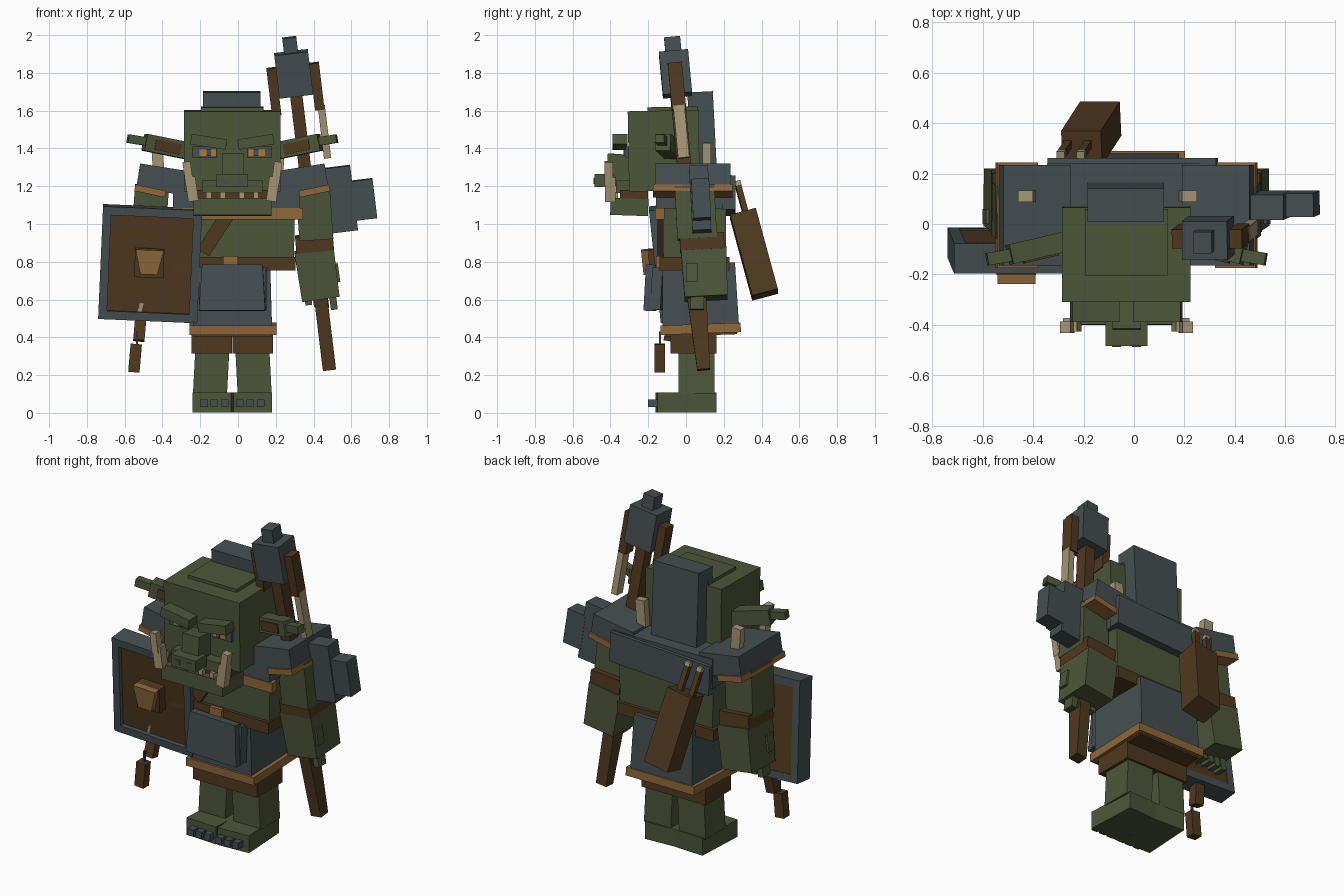
import bpy, bmesh, math
from mathutils import Matrix, Vector, Euler

if "Cube" in bpy.data.objects:
    bpy.data.objects.remove(bpy.data.objects["Cube"])

XC = -0.03  # body centre line


def material(name, r, g, b):
    lin = [((c / 255 + 0.055) / 1.055) ** 2.4 for c in (r, g, b)] + [1]
    m = bpy.data.materials.new(name)
    m.use_nodes = True
    m.diffuse_color = lin
    m.node_tree.nodes["Principled BSDF"].inputs["Base Color"].default_value = lin
    return m


GREEN = material("green_skin", 77, 86, 57)
GREY = material("grey_iron", 70, 79, 82)
BROWN = material("brown_leather", 80, 57, 31)
TRIM = material("bronze_trim", 142, 104, 58)
BONE = material("bone", 165, 150, 116)
AMBER = material("amber_eye", 180, 122, 48)


def box(name, loc, size, mat, rot=(0, 0, 0), bottom=(1, 1), frame=None):
    """Box with rotation in degrees; bottom scales its lower face."""
    bm = bmesh.new()
    bmesh.ops.create_cube(bm, size=1)
    for v in bm.verts:
        if v.co.z < 0:
            v.co.x *= bottom[0]
            v.co.y *= bottom[1]
        v.co = Vector((v.co.x * size[0], v.co.y * size[1], v.co.z * size[2]))
    mesh = bpy.data.meshes.new(name)
    bm.to_mesh(mesh)
    bm.free()
    mesh.materials.append(mat)
    ob = bpy.data.objects.new(name, mesh)
    bpy.context.collection.objects.link(ob)
    turn = Euler([math.radians(a) for a in rot]).to_matrix().to_4x4()
    ob.matrix_world = (frame or Matrix()) @ Matrix.Translation(loc) @ turn
    return ob


def span(name, x, y, z, mat, **kw):
    """Box given by its extents."""
    ends = (x, y, z)
    return box(name, [(a + b) / 2 for a, b in ends], [b - a for a, b in ends], mat, **kw)


def pair(name, loc, size, mat, rot=(0, 0, 0), bottom=(1, 1)):
    """Mirrored boxes, loc x measured outwards from the centre line."""
    for s, side in ((1, "left"), (-1, "right")):
        box(f"{side}_{name}", (XC + s * loc[0], loc[1], loc[2]), size, mat,
            (rot[0], s * rot[1], s * rot[2]), bottom)


def tilted(loc, rx, ry):
    turn = Euler((math.radians(rx), math.radians(ry), 0))
    return Matrix.Translation(loc) @ turn.to_matrix().to_4x4()


# Feet, toes, legs and shorts
pair("foot", (0.1, 0, 0.055), (0.205, 0.315, 0.105), GREEN, (0, 0, 3))
for i in range(3):
    pair(f"toe_{i}", (0.04 + 0.055 * i, -0.175, 0.05), (0.04, 0.05, 0.04), GREY)
pair("leg", (0.112, 0.055, 0.22), (0.18, 0.19, 0.25), GREEN, (0, -3, 0))
pair("shorts", (0.108, 0.04, 0.38), (0.214, 0.245, 0.13), BROWN)

# Skirt and apron
span("skirt_hem", (-0.257, 0.203), (-0.135, 0.29), (0.42, 0.47), TRIM, rot=(2, 0, 0))
span("skirt_underside", (-0.235, 0.18), (-0.115, 0.27), (0.41, 0.425), BROWN, rot=(2, 0, 0))
span("skirt", (-0.225, 0.17), (-0.12, 0.265), (0.46, 0.79), GREY, rot=(2, 0, 0), bottom=(1.05, 1.05))
span("apron_wide", (-0.205, 0.15), (-0.175, -0.12), (0.545, 0.77), GREY, rot=(-3, 0, -3))
span("apron_front", (-0.19, 0.13), (-0.21, -0.16), (0.54, 0.785), GREY, rot=(-3, 0, -3), bottom=(1.1, 1))

# Torso, belt and straps
span("torso", (-0.335, 0.305), (-0.125, 0.215), (0.8, 1.22), GREEN, bottom=(0.97, 0.97))
span("belt", (-0.345, 0.305), (-0.14, 0.23), (0.755, 0.825), BROWN)
span("belt_buckle", (-0.08, 0.0), (-0.16, -0.135), (0.77, 0.83), TRIM)
box("chest_strap", (-0.12, -0.135, 0.95), (0.075, 0.03, 0.24), BROWN, (0, 33, 0))
span("chest_trim", (-0.35, 0.345), (-0.165, -0.115), (1.025, 1.085), TRIM)
span("chest_plate", (-0.345, 0.325), (-0.16, 0.24), (1.08, 1.26), GREY)
span("back_plate", (-0.34, 0.33), (0.19, 0.262), (1.06, 1.24), GREY, rot=(0, -3, 0))
box("back_block", (-0.033, 0.088, 1.44), (0.305, 0.135, 0.52), GREY, (3, 0, 0))

# Shoulder armour
pair("pauldron", (0.365, 0.035, 1.235), (0.27, 0.4, 0.13), GREY, (0, -9, 0))
pair("pauldron_trim", (0.435, 0.035, 1.175), (0.165, 0.42, 0.035), TRIM, (0, -12, 0))
box("right_shoulder_spike", (-0.425, 0.11, 1.35), (0.06, 0.045, 0.16), BONE, (0, -4, 0))
box("left_shoulder_spike", (0.215, 0.11, 1.35), (0.06, 0.045, 0.16), BONE, (0, 4, 0))

# Arms and hands
pair("arm", (0.435, 0.052, 1.06), (0.18, 0.21, 0.28), GREEN, (3, -4, 0))
pair("wrist_band", (0.435, 0.085, 0.9), (0.2, 0.235, 0.085), BROWN, (3, -5, 0))
pair("hand", (0.45, 0.1, 0.735), (0.21, 0.24, 0.26), GREEN, (3, -8, 0), bottom=(0.95, 0.95))
pair("thumb", (0.54, 0.03, 0.74), (0.05, 0.06, 0.1), GREEN, (0, -8, 0))
for i in range(4):
    pair(f"finger_{i}", (0.40 + 0.045 * i, 0.06, 0.61 - 0.008 * i), (0.036, 0.07, 0.08), GREEN, (0, -8, 0))

# Head and face
span("head", (-0.285, 0.225), (-0.305, 0.07), (1.175, 1.6), GREEN, rot=(1, 0, 0))
span("crown", (-0.195, 0.135), (-0.205, 0.06), (1.59, 1.62), GREEN, rot=(1, 0, 0))
span("mouth", (-0.225, 0.17), (-0.35, -0.2), (1.12, 1.18), BROWN)
span("jaw", (-0.235, 0.177), (-0.4, -0.2), (1.045, 1.135), GREEN, rot=(-2, 0, 0))
span("upper_lip", (-0.19, 0.13), (-0.37, -0.28), (1.165, 1.23), GREEN)
span("nose_bridge", (-0.085, 0.028), (-0.42, -0.29), (1.2, 1.37), GREEN, rot=(-4, 0, 0))
span("nose_tip", (-0.113, 0.053), (-0.485, -0.38), (1.195, 1.265), GREEN)
pair("nostril", (0.04, -0.486, 1.228), (0.035, 0.006, 0.03), GREY)
pair("brow", (0.125, -0.35, 1.435), (0.19, 0.08, 0.055), GREEN, (0, -9, 0))
pair("eye_socket", (0.145, -0.312, 1.38), (0.13, 0.016, 0.06), GREY)
pair("iris", (0.13, -0.322, 1.378), (0.088, 0.008, 0.034), AMBER)
pair("pupil", (0.125, -0.327, 1.378), (0.026, 0.008, 0.034), GREY)
for i in range(2):
    pair(f"tooth_{i}", (0.05 + 0.075 * i, -0.375, 1.147), (0.028, 0.03, 0.045), BONE)
pair("tusk_base", (0.215, -0.4, 1.185), (0.055, 0.055, 0.13), BONE, (0, 8, 0))
pair("tusk_tip", (0.235, -0.41, 1.27), (0.042, 0.045, 0.12), BONE, (0, 8, 0))

# Ears
pair("ear", (0.35, -0.095, 1.41), (0.24, 0.08, 0.09), GREEN, (0, -11, -13))
pair("ear_inner", (0.34, -0.135, 1.408), (0.14, 0.012, 0.055), BROWN, (0, -11, -13))
pair("ear_tip", (0.495, -0.13, 1.443), (0.12, 0.05, 0.045), GREEN, (0, -9, -10))

# Polearm with spiked head
pole = tilted((0.295, -0.055, 1.79), 5.4, -6.9)
box("polearm_shaft", (0, 0, -0.7), (0.065, 0.075, 1.4), BROWN, frame=pole)
box("polearm_grip", (0, 0, -1.37), (0.07, 0.105, 0.42), BROWN, bottom=(1, 0.65), frame=pole)
box("polearm_head", (0, 0, 0.005), (0.18, 0.155, 0.23), GREY, frame=pole)
box("polearm_tip", (0, 0, 0.155), (0.075, 0.085, 0.09), GREY, frame=pole)
for s, side in ((-1, "right"), (1, "left")):
    box(f"polearm_{side}_bar", (s * 0.115, 0, -0.075), (0.05, 0.075, 0.25), BROWN, frame=pole)
box("polearm_tooth", (0.125, 0, -0.32), (0.038, 0.06, 0.28), BONE, frame=pole)
box("blade_inner", (0.53, 0.075, 1.13), (0.17, 0.1, 0.345), GREY, (3, -7, 0))
box("blade_outer", (0.665, 0.08, 1.13), (0.12, 0.095, 0.21), GREY, (3, -7, 0))

# Shield: panel with four rim bars and a boss
shield = tilted((-0.465, -0.105, 0.79), 6, 2.5)
W, H, T = 0.525, 0.6, 0.045
box("shield_panel", (0, 0.01, 0), (W - 0.06, 0.09, H - 0.06), BROWN, frame=shield)
for s, a, b in ((-1, "right", "lower"), (1, "left", "upper")):
    box(f"shield_{a}_rim", (s * (W - T) / 2, 0, 0), (T, 0.12, H), GREY, frame=shield)
    box(f"shield_{b}_rim", (0, 0, s * (H - T) / 2), (W - T, 0.12, T), GREY, frame=shield)
box("shield_boss_base", (-0.005, -0.06, 0.01), (0.155, 0.06, 0.15), BROWN, frame=shield)
box("shield_boss", (-0.005, -0.08, 0.02), (0.15, 0.09, 0.13), TRIM, bottom=(0.6, 1), frame=shield)
box("shield_nick", (-0.04, -0.038, -0.23), (0.02, 0.008, 0.05), BONE, (0, 12, 0), frame=shield)

# Flail hanging behind the shield
box("flail_weight", (-0.545, -0.14, 0.29), (0.06, 0.055, 0.15), BROWN, (0, 5, 0))
box("flail_link", (-0.535, -0.138, 0.39), (0.012, 0.012, 0.08), GREY)
box("flail_handle", (-0.515, -0.07, 0.5), (0.06, 0.055, 0.24), BROWN, (-10, 5, 0))

# Quiver on the back
quiver = tilted((-0.17, 0.36, 0.84), 15, -10)
box("quiver", (0, 0, 0), (0.16, 0.14, 0.45), BROWN, frame=quiver)
for i, x in enumerate((-0.055, 0.025)):
    box(f"arrow_{i}", (x, 0.015, 0.29), (0.03, 0.03, 0.17), BROWN, frame=quiver)
    box(f"arrow_end_{i}", (x, 0.015, 0.385), (0.032, 0.032, 0.025), BONE, frame=quiver)
